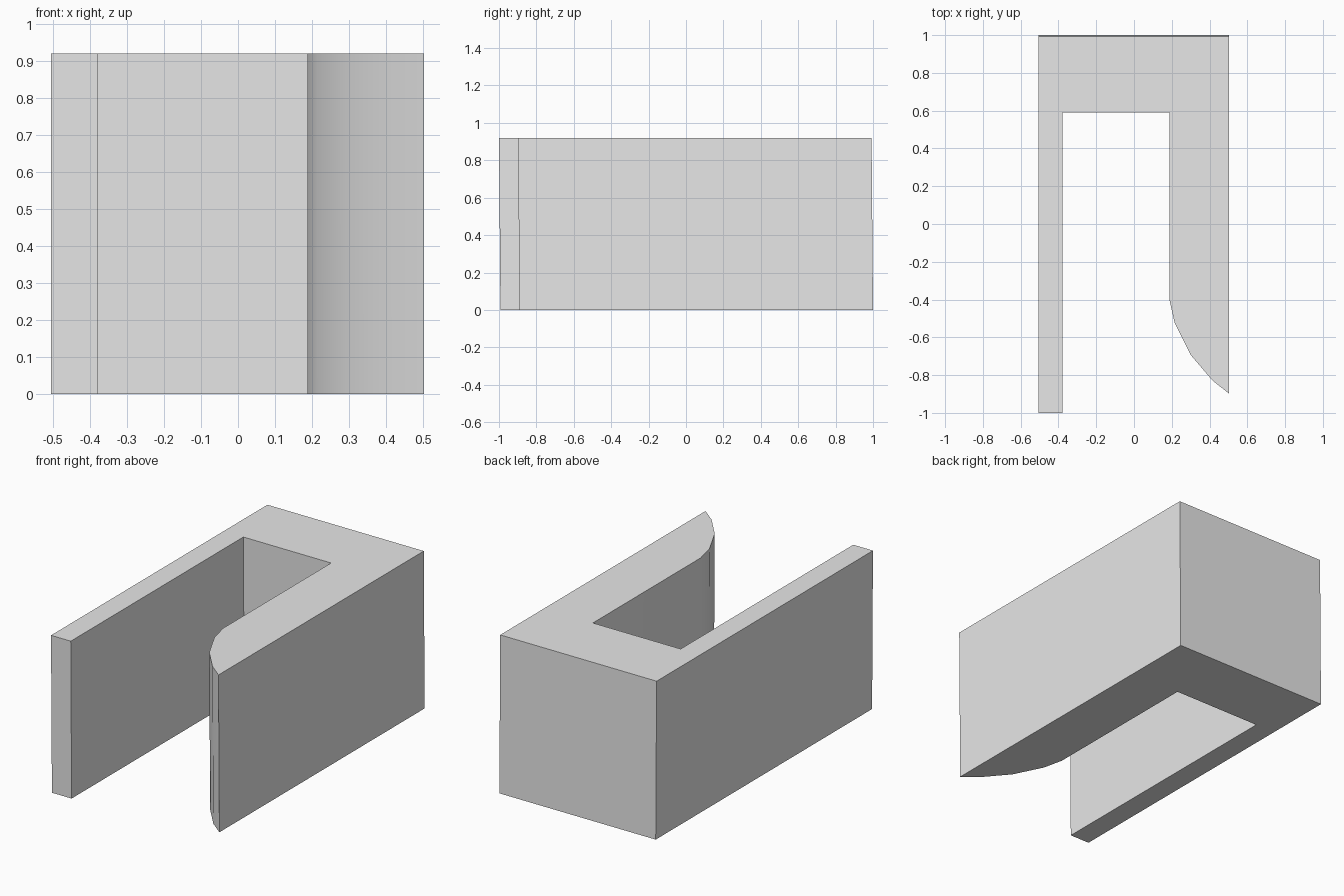
import bpy
import bmesh
import math

if "Cube" in bpy.data.objects:
    bpy.data.objects.remove(bpy.data.objects["Cube"], do_unlink=True)

HEIGHT = 0.92
LEAN = 0.008  # the block leans slightly forward as it rises

# Plan outline: thin long wall, thick back, and a wall with a curved tip
curved_tip = [(0.503, -0.89), (0.415, -0.82), (0.30, -0.685), (0.215, -0.515), (0.188, -0.395)]
outline = [(-0.505, -0.992), (-0.378, -0.992), (-0.378, 0.597), (0.188, 0.597)]
outline += curved_tip[::-1] + [(0.503, 1.0), (-0.505, 1.0)]

# Extrude the outline upward with the lean
bm = bmesh.new()
base = bm.faces.new([bm.verts.new((x, y, 0)) for x, y in outline])
result = bmesh.ops.extrude_face_region(bm, geom=[base], use_keep_orig=True)
top_verts = [g for g in result["geom"] if isinstance(g, bmesh.types.BMVert)]
bmesh.ops.translate(bm, verts=top_verts, vec=(0, -LEAN, HEIGHT))
bmesh.ops.recalc_face_normals(bm, faces=bm.faces)

mesh = bpy.data.meshes.new("slotted_block")
bm.to_mesh(mesh)
bm.free()
block = bpy.data.objects.new("slotted_block", mesh)
bpy.context.collection.objects.link(block)

# Plain grey material
grey = bpy.data.materials.new("light_grey")
grey.use_nodes = True
colour = (0.8, 0.8, 0.8, 1)
grey.diffuse_color = colour
grey.node_tree.nodes["Principled BSDF"].inputs["Base Color"].default_value = colour
mesh.materials.append(grey)

# Smooth the curved tip, keep corners sharp
bpy.ops.object.select_all(action="DESELECT")
block.select_set(True)
bpy.context.view_layer.objects.active = block
bpy.ops.object.shade_smooth_by_angle(angle=math.radians(30))
